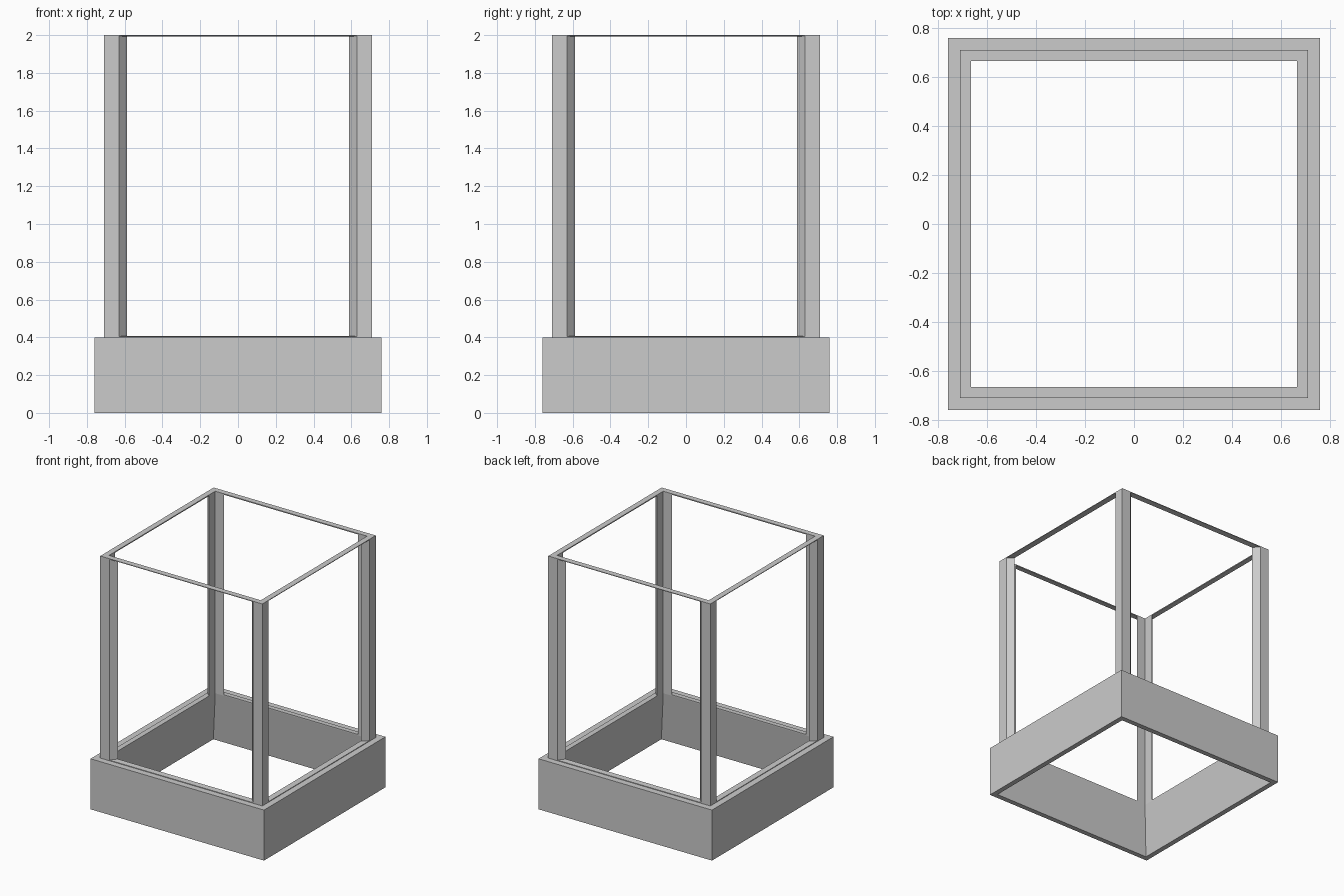
import bpy, bmesh
from mathutils import Matrix
from math import pi

if "Cube" in bpy.data.objects:
    bpy.data.objects.remove(bpy.data.objects["Cube"])


def finish(name, bm):
    bmesh.ops.remove_doubles(bm, verts=bm.verts, dist=0.0005)
    bmesh.ops.recalc_face_normals(bm, faces=bm.faces)
    mesh = bpy.data.meshes.new(name)
    bm.to_mesh(mesh)
    bm.free()
    obj = bpy.data.objects.new(name, mesh)
    bpy.context.collection.objects.link(obj)
    return obj


def rect(bm, r, y, z0, z1):
    """Upright rectangle of verts on the front side (half width r, depth y)."""
    return [bm.verts.new(p) for p in
            ((-r, -y, z0), (r, -y, z0), (r, -y, z1), (-r, -y, z1))]


def bridge(bm, a, b, sides=range(4)):
    for i in sides:
        j = (i + 1) % 4
        bm.faces.new((a[i], a[j], b[j], b[i]))


OUT, INN = 0.71, 0.665

# Base: square ring with a ledge on top and inner walls tapering inward
bm = bmesh.new()
profile = [(INN, 0.40), (0.72, 0.0), (0.76, 0.0), (0.76, 0.40), (OUT, 0.40)]
loops = [[bm.verts.new((sx * r, sy * r, z))
          for sx, sy in ((-1, -1), (1, -1), (1, 1), (-1, 1))]
         for r, z in profile]
for a, b in zip(loops, loops[1:]):
    bridge(bm, a, b)
finish("base", bm)

# Upper frame: one wall with a splayed window opening, repeated on four sides
bm = bmesh.new()
for k in range(4):
    outer = rect(bm, OUT, OUT, 0.40, 2.0)
    win_out = rect(bm, 0.63, OUT, 0.405, 1.995)
    win_in = rect(bm, 0.587, INN, 0.408, 1.992)
    inner = rect(bm, INN, INN, 0.40, 2.0)
    bridge(bm, outer, win_out)
    bridge(bm, win_out, win_in)
    bridge(bm, win_in, inner)
    bridge(bm, inner, outer, sides=[2])  # top rim
    bmesh.ops.rotate(bm, verts=outer + win_out + win_in + inner,
                     cent=(0, 0, 0), matrix=Matrix.Rotation(k * pi / 2, 3, 'Z'))
finish("upper_frame", bm)
